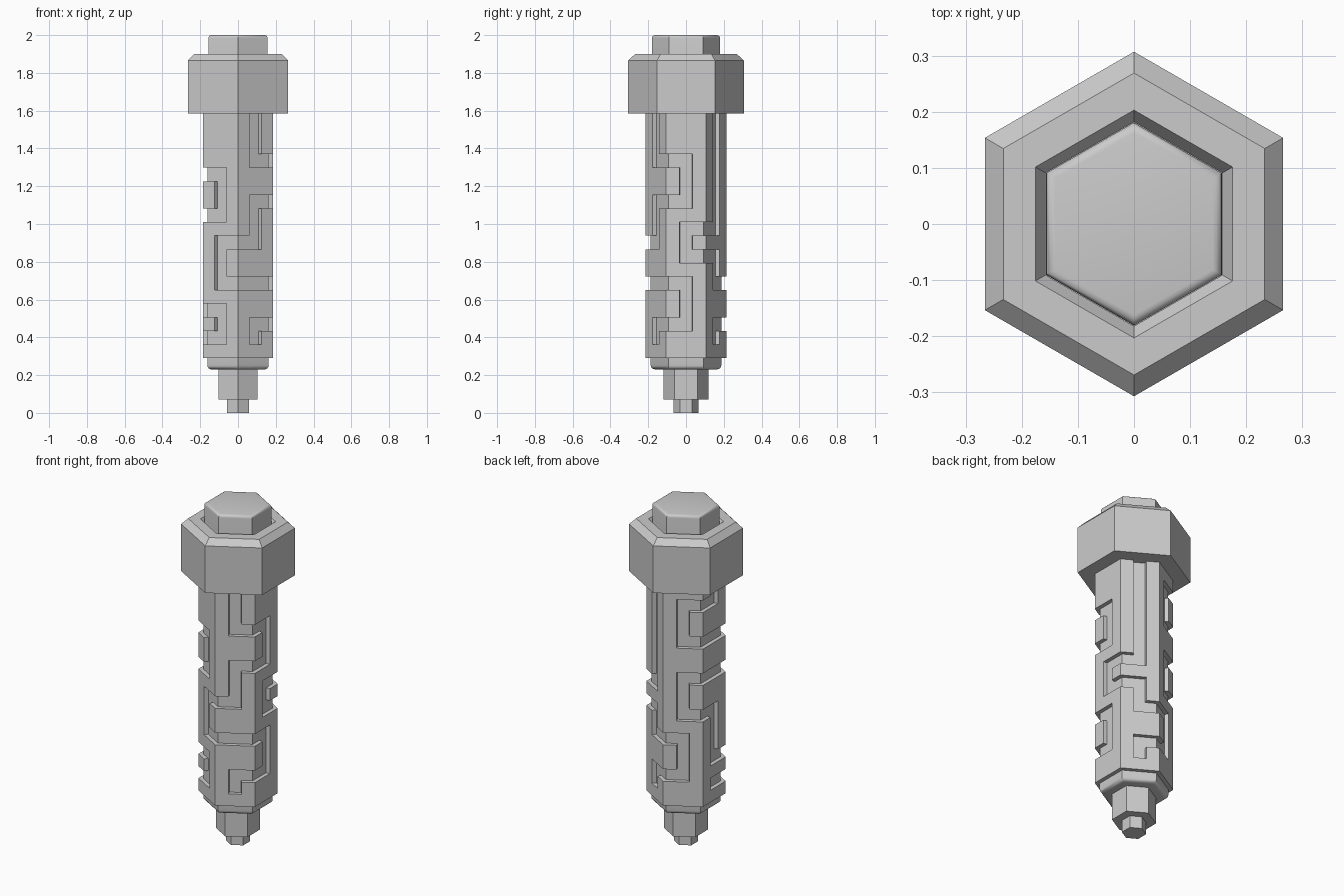
import bpy, bmesh
from math import sin, cos, radians
from mathutils import Vector

cube = bpy.data.objects.get("Cube")
if cube:
    bpy.data.objects.remove(cube, do_unlink=True)

SIDES, COLS, ROWS = 6, 3, 18      # hexagon, groove cells per face, cells in height
BODY_R, FLOOR_SCALE = 0.214, 0.873
BASE_Z, ROW_H = 0.29, 0.072


def corner(i, r, z=0.0):
    a = radians(210 + 60 * i)
    return Vector((r * cos(a), r * sin(a), z))


def finish(name, bm, smooth=False):
    bmesh.ops.recalc_face_normals(bm, faces=bm.faces)
    mesh = bpy.data.meshes.new(name)
    bm.to_mesh(mesh)
    bm.free()
    obj = bpy.data.objects.new(name, mesh)
    bpy.context.collection.objects.link(obj)
    if smooth:
        bpy.ops.object.select_all(action='DESELECT')
        obj.select_set(True)
        bpy.context.view_layer.objects.active = obj
        bpy.ops.object.shade_smooth_by_angle(angle=radians(35))
    return obj


def bridge(bm, low, high):
    n = len(low)
    return [bm.faces.new((low[i], low[(i + 1) % n], high[(i + 1) % n], high[i]))
            for i in range(n)]


def hex_part(name, profile, closed=False, rounded=None, radius=0.0):
    """Hexagonal solid from (radius, z) rings; 'rounded' is the ring to bevel."""
    bm = bmesh.new()
    rings = [[bm.verts.new(corner(i, r, z)) for i in range(SIDES)] for r, z in profile]
    for low, high in zip(rings, rings[1:]):
        bridge(bm, low, high)
    if closed:
        bridge(bm, rings[-1], rings[0])
    else:
        bm.faces.new(rings[0])
        bm.faces.new(rings[-1])
    if rounded is not None:
        ring = set(rings[rounded])
        edges = [e for e in bm.edges if set(e.verts) <= ring]
        bmesh.ops.bevel(bm, geom=edges, offset=radius, segments=4,
                        profile=0.5, affect='EDGES')
    return finish(name, bm, rounded is not None)


def trace(waypoints):
    """All cells along a path of straight horizontal and vertical runs."""
    cells = set()
    for (c0, r0), (c1, r1) in zip(waypoints, waypoints[1:]):
        for c in range(min(c0, c1), max(c0, c1) + 1):
            for r in range(min(r0, r1), max(r0, r1) + 1):
                cells.add((c % (SIDES * COLS), r))
    return cells


# Three grooves winding round the body, as (column, row) turning points
GROOVES = [
    [(4, 1), (4, 2), (7, 2), (7, 5), (1, 5), (1, 8), (4, 8), (4, 11),
     (7, 11), (7, 14), (4, 14), (4, 17)],
    [(10, 1), (10, 2), (13, 2), (13, 5), (10, 5), (10, 7), (7, 7), (7, 9),
     (10, 9), (10, 17)],
    [(16, 1), (19, 1), (19, 3), (16, 3), (16, 7), (13, 7), (13, 10), (19, 10),
     (19, 13), (13, 13), (13, 16), (16, 16), (16, 17)],
]

# Grooved body: cell grid round the hexagon, groove cells pushed towards the axis
bm = bmesh.new()
rings = []
for row in range(ROWS + 1):
    ring = []
    for col in range(SIDES * COLS):
        side, step = divmod(col, COLS)
        p = corner(side, BODY_R).lerp(corner(side + 1, BODY_R), step / COLS)
        p.z = BASE_Z + ROW_H * row
        ring.append(bm.verts.new(p))
    rings.append(ring)
grid = [bridge(bm, low, high) for low, high in zip(rings, rings[1:])]
cells = set().union(*(trace(g) for g in GROOVES))
floor = [grid[row][col] for col, row in sorted(cells)]
bm.faces.new(rings[0])
bm.faces.new(rings[-1])
new = bmesh.ops.extrude_face_region(bm, geom=floor)["geom"]
for v in new:
    if isinstance(v, bmesh.types.BMVert):
        v.co.x *= FLOOR_SCALE
        v.co.y *= FLOOR_SCALE
old = [f for f in floor if f.is_valid]
if old:
    bmesh.ops.delete(bm, geom=old, context='FACES')
bmesh.ops.dissolve_limit(bm, angle_limit=radians(1), verts=bm.verts, edges=bm.edges)
finish("grooved_body", bm)

# Collar with a chamfered rim and opening
hex_part("collar", [(0.307, 1.586), (0.307, 1.865), (0.269, 1.9), (0.203, 1.9),
                    (0.182, 1.87), (0.182, 1.586)], closed=True)

# Inner rod showing above the collar
hex_part("inner_rod", [(0.181, 1.55), (0.181, 2.0)], rounded=1, radius=0.016)

# Lower end of the core and the stepped tip
hex_part("core_end", [(0.187, 0.23), (0.187, 0.31)], rounded=0, radius=0.022)
hex_part("lower_shaft", [(0.12, 0.072), (0.12, 0.25)])
hex_part("tip", [(0.066, 0.0), (0.066, 0.09)])
